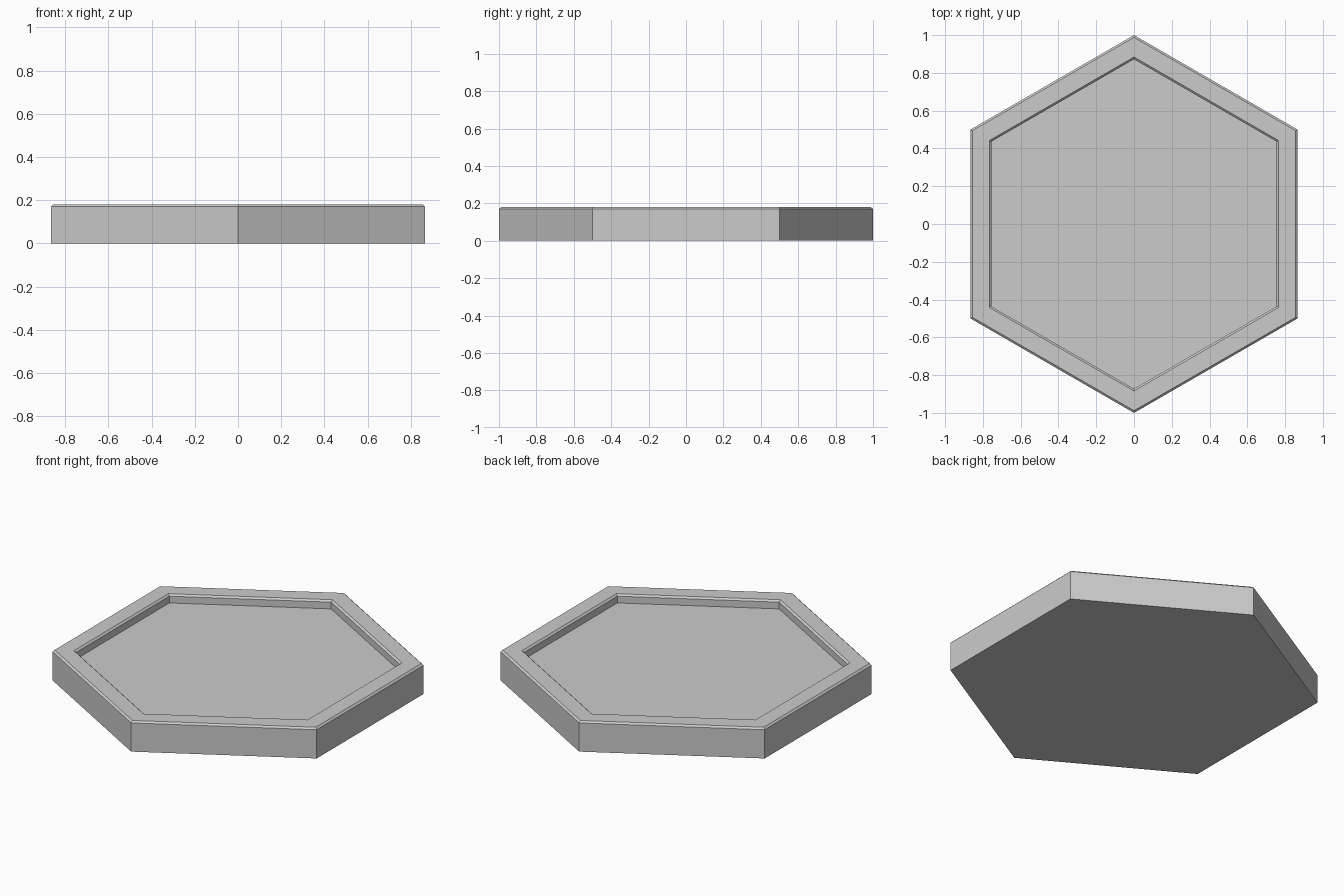
import bpy, bmesh, math

if "Cube" in bpy.data.objects:
    bpy.data.objects.remove(bpy.data.objects["Cube"])

# Hexagonal tray cross-section, from the underside over the rim into the recess: (corner radius, z)
PROFILE = [
    (1.0, 0.0),      # base
    (1.0, 0.17),     # outer wall
    (0.988, 0.18),   # outer chamfer
    (0.884, 0.18),   # flat rim
    (0.872, 0.17),   # inner chamfer
    (0.872, 0.13),   # recess wall down to the floor
]
SIDES = 6

bm = bmesh.new()


def ring(radius, z):
    return [bm.verts.new((radius * math.cos(a), radius * math.sin(a), z))
            for a in (math.pi / 2 + i * math.tau / SIDES for i in range(SIDES))]


rings = [ring(r, z) for r, z in PROFILE]

# Walls, chamfers and rim
for low, high in zip(rings, rings[1:]):
    for i in range(SIDES):
        j = (i + 1) % SIDES
        bm.faces.new((low[i], low[j], high[j], high[i]))

# Underside and recessed floor
bm.faces.new(list(reversed(rings[0])))
bm.faces.new(rings[-1])
bmesh.ops.recalc_face_normals(bm, faces=bm.faces)

mesh = bpy.data.meshes.new("hexagonal_tray")
bm.to_mesh(mesh)
bm.free()
bpy.context.collection.objects.link(bpy.data.objects.new("hexagonal_tray", mesh))
